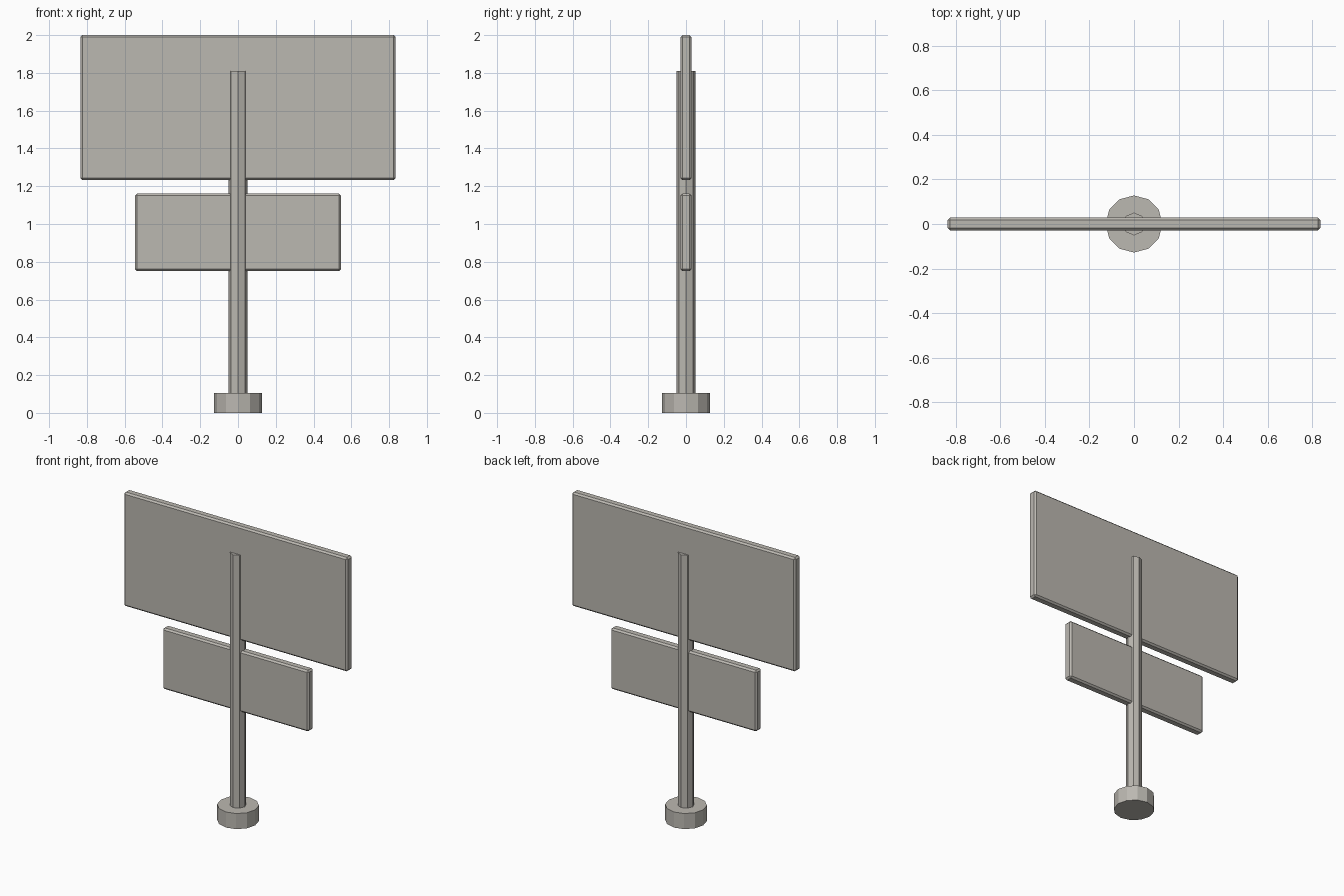
import bpy

cube = bpy.data.objects.get("Cube")
if cube:
    bpy.data.objects.remove(cube, do_unlink=True)

# Single warm grey finish
grey = bpy.data.materials.new("warm_grey")
grey.use_nodes = True
COLOUR = (0.5, 0.48, 0.44, 1)
grey.diffuse_color = COLOUR
grey.node_tree.nodes["Principled BSDF"].inputs["Base Color"].default_value = COLOUR


def finish(name):
    obj = bpy.context.object
    obj.name = name
    obj.data.materials.append(grey)
    return obj


def post(name, sides, radius, bottom, top):
    bpy.ops.mesh.primitive_cylinder_add(
        vertices=sides, radius=radius, depth=top - bottom,
        location=(0, 0, (bottom + top) / 2))
    return finish(name)


def panel(name, width, bottom, top, thickness=0.058):
    bpy.ops.mesh.primitive_cube_add(size=1, location=(0, 0, (bottom + top) / 2))
    obj = finish(name)
    obj.scale = (width, thickness, top - bottom)
    bpy.ops.object.transform_apply(location=False, rotation=False, scale=True)
    bevel = obj.modifiers.new("chamfer", "BEVEL")
    bevel.width = 0.011
    bevel.segments = 1
    return obj


# Foot and pole
post("base", 12, 0.128, 0, 0.105)
post("pole", 8, 0.051, 0.1, 1.81)

# Sign boards threaded on the pole
panel("large_board", 1.67, 1.232, 2.0)
panel("small_board", 1.09, 0.75, 1.162)
